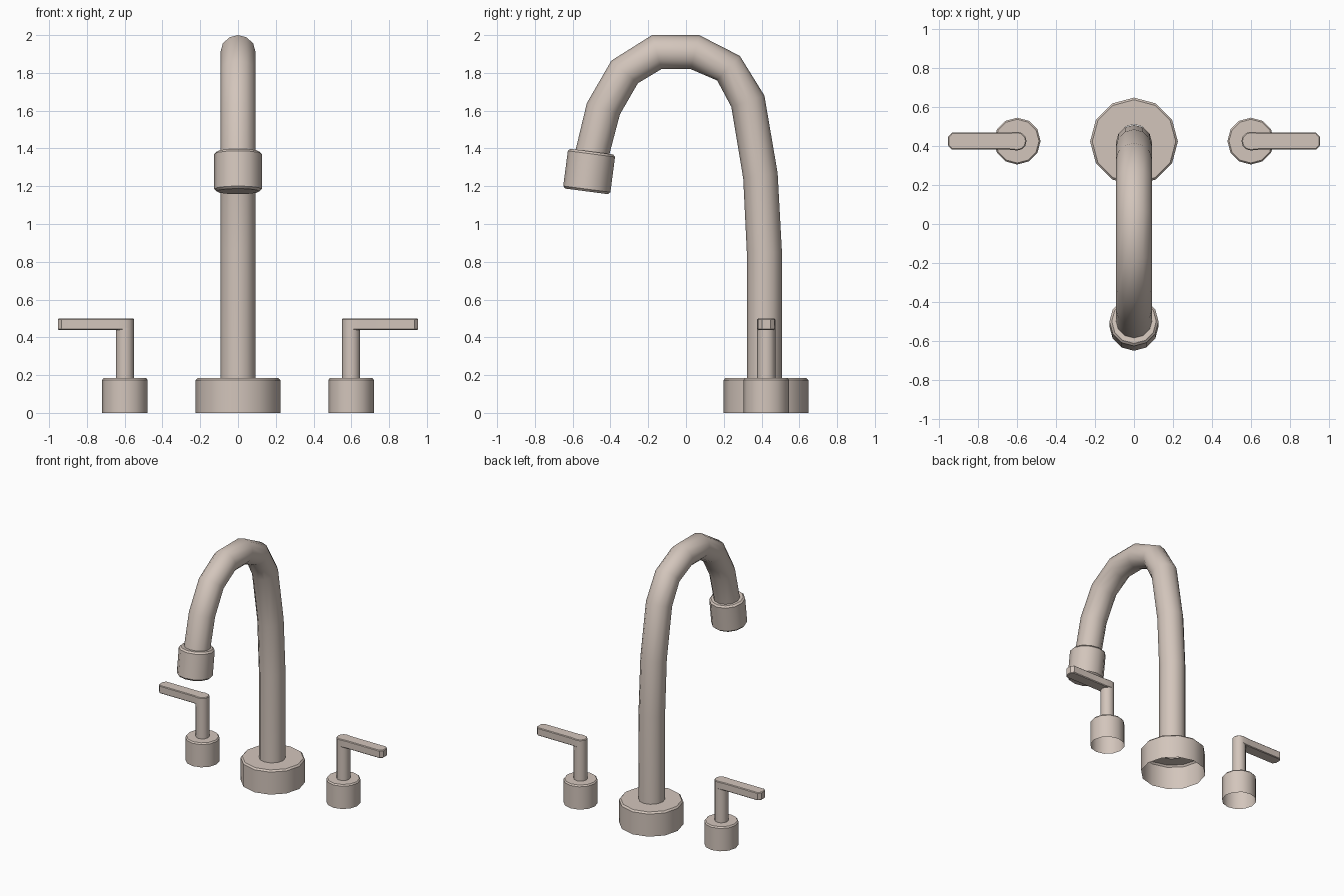
import bpy, bmesh, math
from mathutils import Vector

if "Cube" in bpy.data.objects:
    bpy.data.objects.remove(bpy.data.objects["Cube"])

metal = bpy.data.materials.new("warm_beige_metal")
metal.diffuse_color = (0.65, 0.56, 0.50, 1)
metal.use_nodes = True
metal.node_tree.nodes["Principled BSDF"].inputs["Base Color"].default_value = metal.diffuse_color
X = Vector((1, 0, 0))
Y = Vector((0, 1, 0))


def finish(name, bm):
    mesh = bpy.data.meshes.new(name)
    bm.to_mesh(mesh)
    bm.free()
    mesh.materials.append(metal)
    ob = bpy.data.objects.new(name, mesh)
    bpy.context.collection.objects.link(ob)
    bpy.ops.object.select_all(action='DESELECT')
    bpy.context.view_layer.objects.active = ob
    ob.select_set(True)
    bpy.ops.object.shade_smooth_by_angle(angle=math.radians(35))
    return ob


def skin(name, rings, sides=12, cap_end=False):
    """Skin a surface over elliptical rings given as (centre, u, v)."""
    bm = bmesh.new()
    loops = []
    for c, u, v in rings:
        angles = [math.pi / 2 + 2 * math.pi * i / sides for i in range(sides)]
        loops.append([bm.verts.new(c + u * math.cos(a) + v * math.sin(a)) for a in angles])
    for a, b in zip(loops, loops[1:]):
        for i in range(sides):
            j = (i + 1) % sides
            bm.faces.new((a[i], a[j], b[j], b[i]))
    if cap_end:
        bm.faces.new(loops[-1])
    return finish(name, bm)


def lathe(name, x, y, profile, sides=12):
    return skin(name, [(Vector((x, y, z)), X * r, Y * r) for r, z in profile], sides)


# Hollow base of the spout, open underneath
lathe("spout_base", 0, 0.423,
      [(0.225, 0), (0.225, 0.173), (0.214, 0.185), (0.088, 0.185)])

# Swan-neck pipe: outer and inner edge (y, z) of each ring
outer = [(0.507, 0.17), (0.508, 0.85), (0.485, 1.27), (0.415, 1.68), (0.285, 1.89),
         (0.07, 2.0), (-0.18, 2.0), (-0.395, 1.865), (-0.525, 1.64), (-0.59, 1.37)]
inner = [(0.323, 0.17), (0.322, 0.85), (0.303, 1.24), (0.24, 1.62), (0.165, 1.76),
         (0.025, 1.82), (-0.13, 1.82), (-0.255, 1.745), (-0.35, 1.58), (-0.412, 1.345)]
rings = []
for o, i in zip(outer, inner):
    o, i = Vector((0, *o)), Vector((0, *i))
    rings.append(((o + i) / 2, X * 0.093, (o - i) / 2))
skin("spout_pipe", rings)

# Tilted collar at the spout mouth
tilt = math.radians(7.5)
axis = Vector((0, -math.sin(tilt), -math.cos(tilt)))
side = Vector((0, -math.cos(tilt), math.sin(tilt)))
top = Vector((0, -0.499, 1.383))
profile = [(0.08, 0), (0.114, 0), (0.126, 0.012), (0.126, 0.2), (0.114, 0.212)]
skin("spout_head", [(top + axis * d, X * r, side * r) for r, d in profile], cap_end=True)

# Two handles, mirrored left and right
for s, label in ((-1, "left"), (1, "right")):
    hx, hy = s * 0.599, 0.425
    lathe(label + "_handle_base", hx, hy,
          [(0.12, 0), (0.12, 0.175), (0.112, 0.185), (0.044, 0.185)])
    lathe(label + "_handle_stem", hx, hy, [(0.048, 0.17), (0.048, 0.45)])

    # Lever bar: round over the stem, chamfered at its tip
    pts = [(0.048 * math.cos(a), 0.048 * math.sin(a))
           for a in (math.radians(90 + 30 * k) for k in range(7))]
    pts += [(0.05, -0.043), (0.335, -0.043), (0.355, -0.022),
            (0.355, 0.022), (0.335, 0.043), (0.05, 0.043)]
    bm = bmesh.new()
    face = bm.faces.new([bm.verts.new((hx + s * px, hy + py, 0.44)) for px, py in pts])
    ext = bmesh.ops.extrude_face_region(bm, geom=[face])
    for v in ext["geom"]:
        if isinstance(v, bmesh.types.BMVert):
            v.co.z = 0.5
    edges = [e for e in bm.edges if abs(e.verts[0].co.z - e.verts[1].co.z) < 1e-4]
    bmesh.ops.bevel(bm, geom=edges, offset=0.005, segments=1, affect='EDGES')
    bmesh.ops.recalc_face_normals(bm, faces=bm.faces)
    finish(label + "_handle_lever", bm)
